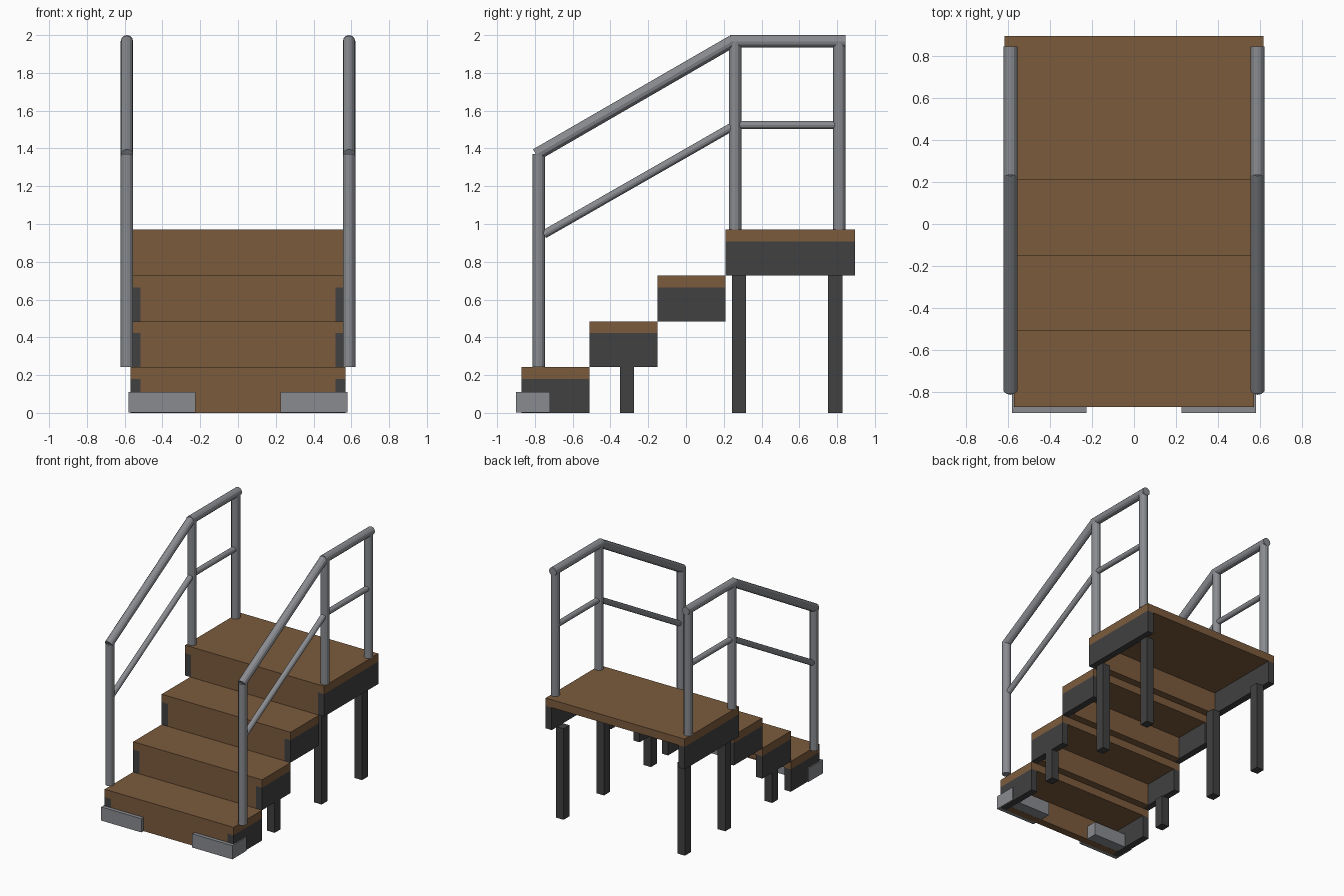
import bpy
import bmesh
from mathutils import Vector

if "Cube" in bpy.data.objects:
    bpy.data.objects.remove(bpy.data.objects["Cube"], do_unlink=True)


def material(name, rgb):
    m = bpy.data.materials.new(name)
    m.use_nodes = True
    m.diffuse_color = (*rgb, 1)
    m.node_tree.nodes["Principled BSDF"].inputs["Base Color"].default_value = (*rgb, 1)
    return m


wood = material("brown wood", (0.20, 0.105, 0.047))
dark = material("dark frame", (0.052, 0.052, 0.052))
steel = material("grey steel", (0.25, 0.26, 0.28))


def finish(bm, name, mat):
    mesh = bpy.data.meshes.new(name)
    bm.to_mesh(mesh)
    bm.free()
    mesh.materials.append(mat)
    obj = bpy.data.objects.new(name, mesh)
    bpy.context.collection.objects.link(obj)
    return obj


def box(name, mat, x, y, z):
    """Box spanning the (low, high) ranges x, y and z."""
    bm = bmesh.new()
    bmesh.ops.create_cube(bm, size=1)
    for v in bm.verts:
        v.co = [lo + (c + 0.5) * (hi - lo) for c, (lo, hi) in zip(v.co, (x, y, z))]
    return finish(bm, name, mat)


def side_boxes(name, mat, x, y, z):
    """The same box on both sides of the stairs."""
    box("left_" + name, mat, x, y, z)
    box("right_" + name, mat, (-x[1], -x[0]), y, z)


def tubes(name, start, end, r):
    """Round bar between two (y, z) points, on both sides."""
    for side, sx in (("left_", 1), ("right_", -1)):
        a, b = (Vector((sx * RAIL_X, *p)) for p in (start, end))
        bm = bmesh.new()
        bmesh.ops.create_cone(bm, cap_ends=True, segments=12,
                              radius1=r, radius2=r, depth=(b - a).length)
        turn = (b - a).to_track_quat("Z", "Y").to_matrix()
        bmesh.ops.rotate(bm, verts=bm.verts, matrix=turn)
        bmesh.ops.translate(bm, verts=bm.verts, vec=(a + b) / 2)
        finish(bm, side + name, steel)


# Steps and platform: tread, riser and two side boards each
RISE, RUN, FRONT = 0.2425, 0.36, -0.87
BOARD, TREAD = 0.054, 0.063
names = ["first_step", "second_step", "third_step", "platform"]
for i, name in enumerate(names):
    is_top = name == "platform"
    half = 0.615 if is_top else 0.57
    y0 = FRONT + i * RUN
    y1 = 0.895 if is_top else y0 + RUN
    z0, z1 = i * RISE, (i + 1) * RISE
    box(name + "_tread", wood, (-half, half), (y0, y1), (z1 - TREAD, z1))
    box(name + "_riser", wood, (BOARD - half, half - BOARD), (y0, y0 + 0.06), (z0, z1 - TREAD))
    side_boxes(name + "_side_board", dark, (half - BOARD, half), (y0, y1), (z0, z1 - TREAD))

# Legs under the second step and the platform
for name, y, top in (("step_leg", -0.35, RISE),
                     ("platform_front_leg", 0.243, 3 * RISE),
                     ("platform_back_leg", 0.753, 3 * RISE)):
    side_boxes(name, dark, (0.503, 0.57), (y, y + 0.075), (0, top))

# Corner blocks at the foot of the stairs
side_boxes("foot_block", steel, (0.225, 0.58), (-0.9, -0.72), (0.001, 0.11))

# Handrails
RAIL_X, R, THIN = 0.588, 0.033, 0.022
TOP, MID = 1.967, 1.524
tubes("front_post", (-0.78, RISE), (-0.78, 1.37), R)
tubes("middle_post", (0.26, 4 * RISE), (0.26, TOP), R)
tubes("back_post", (0.811, 4 * RISE), (0.811, TOP), R)
tubes("sloped_handrail", (-0.793, 1.367), (0.245, TOP), R)
tubes("level_handrail", (0.232, TOP), (0.844, TOP), R)
tubes("sloped_middle_rail", (-0.752, 0.945), (0.26, MID), THIN)
tubes("level_middle_rail", (0.26, MID), (0.811, MID), THIN)
